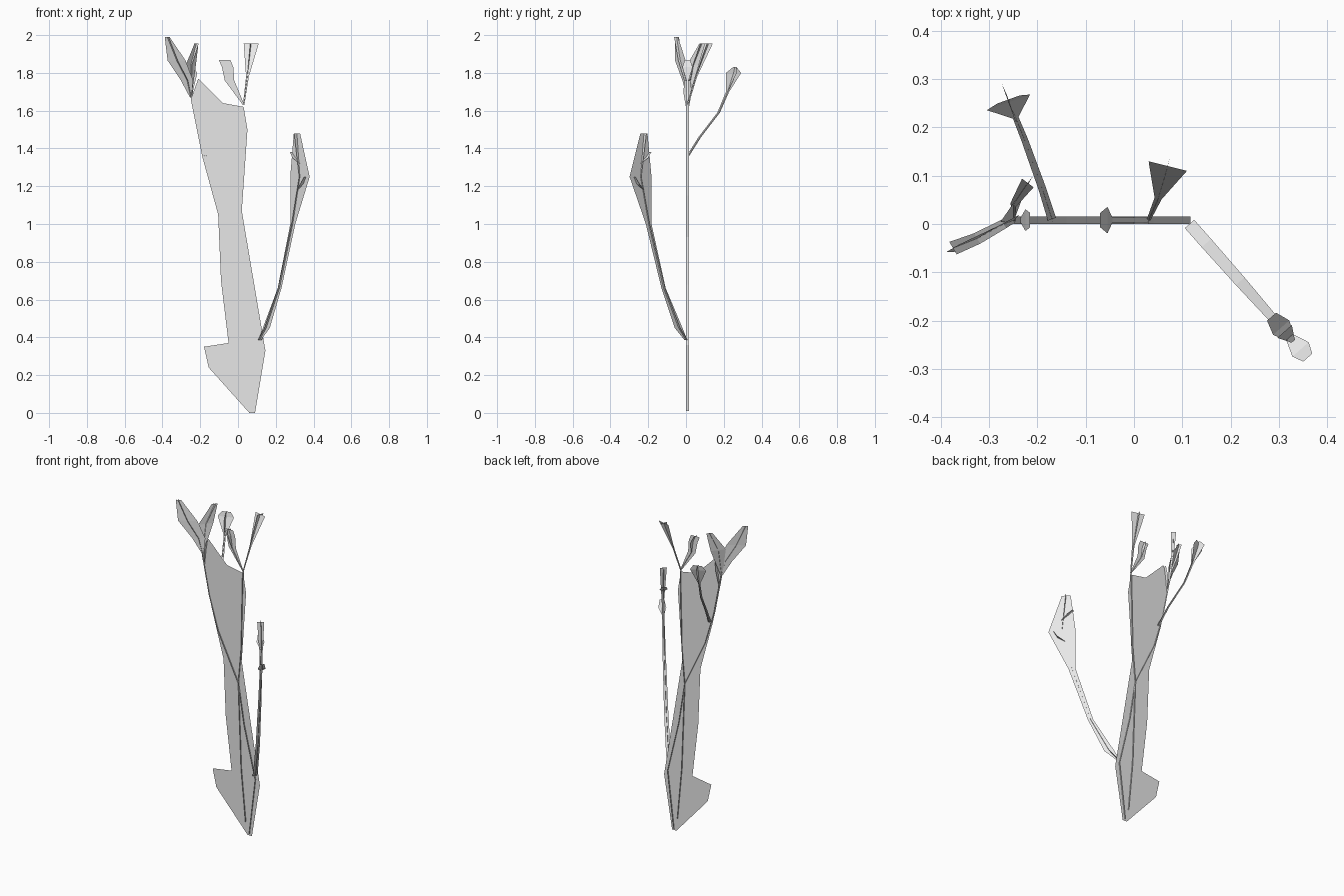
import bpy
from mathutils import Vector

default_cube = bpy.data.objects.get("Cube")
if default_cube:
    bpy.data.objects.remove(default_cube, do_unlink=True)

# The single colour of the whole plant
pale_grey = bpy.data.materials.new("pale grey")
pale_grey.use_nodes = True
colour = (0.8, 0.8, 0.8, 1)
pale_grey.diffuse_color = colour
pale_grey.node_tree.nodes["Principled BSDF"].inputs["Base Color"].default_value = colour

UP = Vector((0, 0, 1))
SIDEWAYS = Vector((1, 0, 0))
DEPTH = Vector((0, 1, 0))


def build_mesh(name, vertices, faces):
    mesh = bpy.data.meshes.new(name)
    mesh.from_pydata(vertices, [], faces)
    mesh.materials.append(pale_grey)
    plant_part = bpy.data.objects.new(name, mesh)
    bpy.context.collection.objects.link(plant_part)


def ribbon(name, path, across, widths):
    """Flat band that follows a path and spreads along one direction."""
    half = across.normalized() / 2
    vertices = []
    for point, width in zip(path, widths):
        vertices.append(Vector(point) - half * width)
        vertices.append(Vector(point) + half * width)
    starts = range(0, len(vertices) - 2, 2)
    build_mesh(name, vertices, [(i, i + 1, i + 3, i + 2) for i in starts])


def even_ribbon(name, path, across, width):
    ribbon(name, path, across, [width] * len(path))


def limb(name, path, across, blade_widths, cross_widths):
    """Pair of crossed bands: a broad blade and a ribbon at right angles to it."""
    ribbon(name + "_blade", path, across, blade_widths)
    ribbon(name + "_cross", path, across.cross(UP), cross_widths)


def on_trunk(*points):
    return [(x, 0.008, z) for x, z in points]


def on_bough(*points):
    return [(x, 0.13 - 1.13 * x, z) for x, z in points]


# Trunk sheet with the stump at its foot
trunk_outline = on_trunk(
    (0.06, 0), (0.09, 0), (0.145, 0.33), (0.02, 1.07), (0.05, 1.5), (0.03, 1.62),
    (-0.08, 1.64), (-0.21, 1.77), (-0.25, 1.66), (-0.19, 1.36), (-0.105, 1.05),
    (-0.09, 0.7), (-0.05, 0.37), (-0.18, 0.35), (-0.155, 0.24))
build_mesh("trunk_sheet", trunk_outline, [range(len(trunk_outline))])

# Ribbons crossing the trunk sheet, all meeting at the fork
fork = (0, 0.93)
crown = (0.03, 1.63)
limb_end = (-0.25, 1.67)
trunk_ribbons = {
    "inner_stem": [(0.05, 0.08), (0.02, 0.4), fork],
    "outer_stem": [(0.075, 0.01), (0.117, 0.36), (0.04, 0.68), fork],
    "upper_stem": [fork, (0.02, 1.15), crown],
    "upper_limb": [fork, (-0.14, 1.22), (-0.2, 1.42), limb_end],
}
for name, points in trunk_ribbons.items():
    even_ribbon(name, on_trunk(*points), DEPTH, 0.016)
ribbon("limb_twig", on_trunk((-0.235, 1.6), (-0.225, 1.7), (-0.215, 1.76)), DEPTH,
       [0.01, 0.045, 0.03])

# Low bough reaching forward, with its broad end leaf
bough_across = Vector((1, -1.13, 0))
twig_start = (0.315, 1.18)
limb("low_bough",
     on_bough((0.115, 0.385), (0.15, 0.45), (0.22, 0.66), (0.29, 1), (0.328, 1.25), (0.312, 1.48)),
     bough_across,
     [0.02, 0.055, 0.03, 0.04, 0.155, 0.05],
     [0.026, 0.026, 0.024, 0.018, 0.012, 0.04])
bough_twigs = {
    "outer_twig": [twig_start, (0.345, 1.21), (0.36, 1.25)],
    "inner_twig": [(0.33, 1.32), (0.305, 1.35), (0.285, 1.38)],
}
for name, points in bough_twigs.items():
    ribbon(name, on_bough(*points), bough_across.cross(UP), [0.01, 0.045, 0.025])

# Forked leaves at the end of the upper limb
leaf_foot = on_trunk(limb_end)
limb("outer_leaf", leaf_foot + [(-0.27, 0, 1.76), (-0.325, -0.03, 1.865), (-0.375, -0.05, 1.99)],
     Vector((0.85, 0.5, 0)),
     [0.01, 0.075, 0.11, 0.03],
     [0.012, 0.02, 0.025, 0.03])
limb("inner_leaf", leaf_foot + [(-0.25, 0.04, 1.84), (-0.22, 0.085, 1.955)],
     Vector((0.6, 0.8, 0)),
     [0.01, 0.09, 0.035],
     [0.01, 0.014, 0.03])

# Two leaves on top of the trunk
crown_foot = on_trunk(crown)
limb("crown_leaf", crown_foot + on_trunk((-0.045, 1.76), (-0.055, 1.83), (-0.07, 1.867)),
     SIDEWAYS,
     [0.008, 0.05, 0.06, 0.06],
     [0.01, 0.012, 0.055, 0.03])
limb("crown_back_leaf", crown_foot + [(0.05, 0.053, 1.78), (0.07, 0.12, 1.955)],
     Vector((1, -0.25, 0)),
     [0.008, 0.015, 0.082],
     [0.01, 0.012, 0.045])

# Thin bough reaching backward, with crossed leaves at its tip
limb("back_bough",
     [(-0.17, 0.01, 1.36), (-0.19, 0.073, 1.46), (-0.226, 0.173, 1.59),
      (-0.245, 0.22, 1.7), (-0.26, 0.252, 1.8), (-0.26, 0.258, 1.83)],
     Vector((-0.34, 0.94, 0)),
     [0.015, 0.015, 0.015, 0.018, 0.085, 0.02],
     [0.018, 0.016, 0.014, 0.012, 0.095, 0.05])
